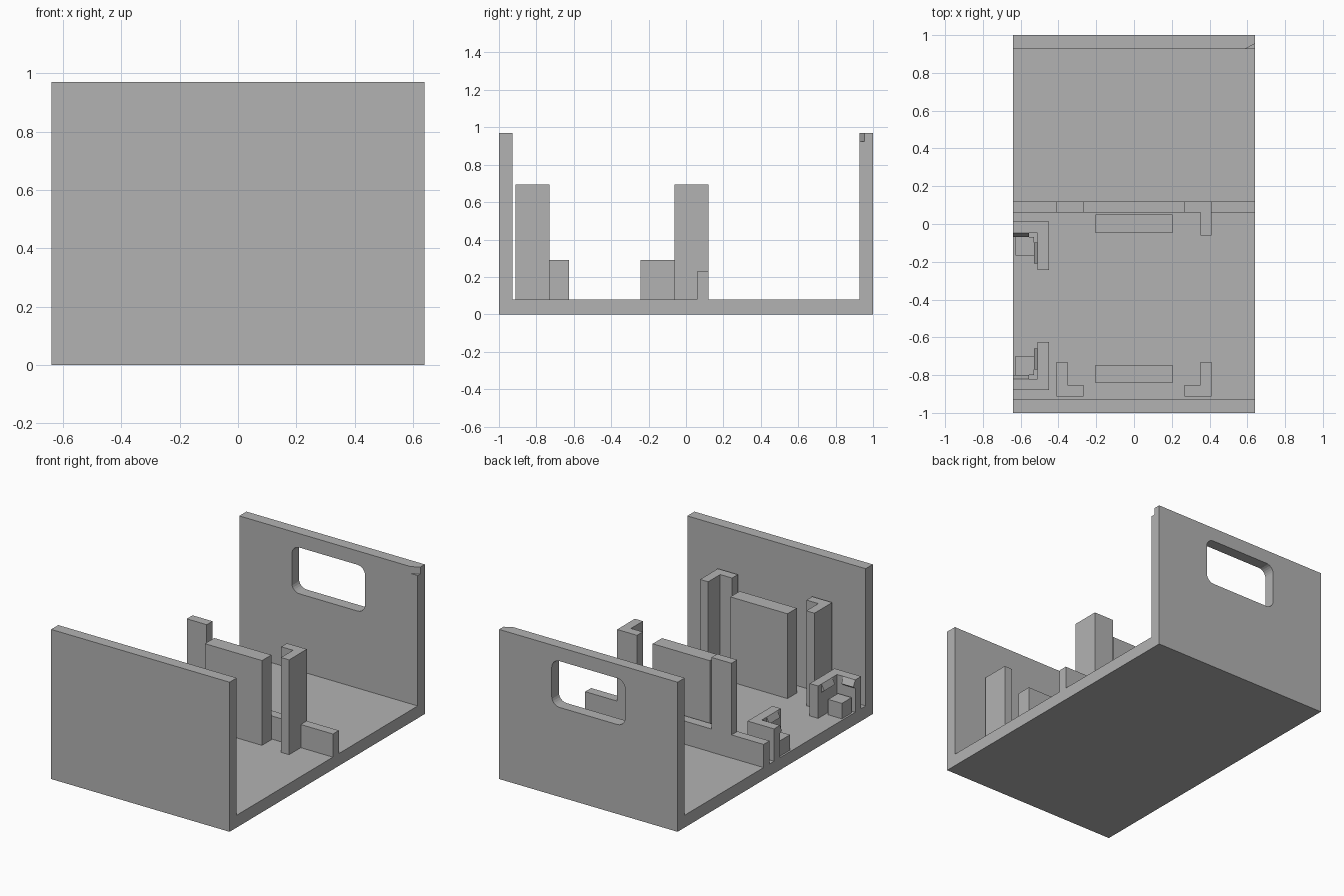
import bpy, bmesh, math
from mathutils import Vector

if "Cube" in bpy.data.objects:
    bpy.data.objects.remove(bpy.data.objects["Cube"], do_unlink=True)

GREY = (0.45, 0.45, 0.45, 1)
mat = bpy.data.materials.new("plain_grey")
mat.use_nodes = True
mat.diffuse_color = GREY
mat.node_tree.nodes["Principled BSDF"].inputs["Base Color"].default_value = GREY

W = 0.64        # half width
FLOOR = 0.08    # floor top
TOP = 0.97      # wall top


def prism(name, outline, axis, lo, hi):
    """Extrude a 2D outline along one axis; the outline uses the other two in order."""
    def place(p, d):
        c = list(p)
        c.insert(axis, d)
        return Vector(c)
    bm = bmesh.new()
    face = bm.faces.new([bm.verts.new(place(p, lo)) for p in outline])
    ext = bmesh.ops.extrude_face_region(bm, geom=[face])
    verts = [g for g in ext["geom"] if isinstance(g, bmesh.types.BMVert)]
    bmesh.ops.translate(bm, verts=verts, vec=place((0, 0), hi - lo))
    bmesh.ops.recalc_face_normals(bm, faces=bm.faces)
    mesh = bpy.data.meshes.new(name)
    bm.to_mesh(mesh)
    bm.free()
    mesh.materials.append(mat)
    ob = bpy.data.objects.new(name, mesh)
    bpy.context.collection.objects.link(ob)
    return ob


def box(name, x, y, z):
    return prism(name, [(x[0], y[0]), (x[1], y[0]), (x[1], y[1]), (x[0], y[1])], 2, *z)


def cut(target, cutter):
    cutter.hide_render = True
    mod = target.modifiers.new("cut", "BOOLEAN")
    mod.operation, mod.solver, mod.object = "DIFFERENCE", "EXACT", cutter
    bpy.context.view_layer.objects.active = target
    bpy.ops.object.modifier_apply(modifier=mod.name)
    bpy.data.objects.remove(cutter, do_unlink=True)


def rounded_rect(cx, cz, hx, hz, r, steps=6):
    pts = []
    for i, (sx, sz) in enumerate([(1, 1), (-1, 1), (-1, -1), (1, -1)]):
        for k in range(steps + 1):
            a = math.pi / 2 * (i + k / steps)
            pts.append((cx + sx * (hx - r) + r * math.cos(a),
                        cz + sz * (hz - r) + r * math.sin(a)))
    return pts


# Tray: floor and end walls in one side profile
tray = prism("tray", [(-1, 0), (1, 0), (1, TOP), (0.927, TOP), (0.927, FLOOR),
                      (-0.927, FLOOR), (-0.927, TOP), (-1, TOP)], 0, -W, W)

# Handle opening and small corner notch in the back wall
cut(tray, prism("handle_cutter", rounded_rect(0, 0.73, 0.263, 0.15, 0.055), 1, 0.8, 1.1))
cut(tray, prism("notch_cutter", [(0.576, 0.92), (0.66, 0.92), (0.66, 0.965)],
                2, 0.925, 1.1))

# Tall corner guides and upright boards, mirrored front to back
MID = -0.396


def corner(name, sx, flip, leg=True):
    pts = [(0.41, -0.912), (0.41, -0.73), (0.352, -0.73), (0.352, -0.853),
           (0.267, -0.853), (0.267, -0.912)]
    if not leg:
        pts = [(0.41, -0.912), (0.41, -0.853), (0.267, -0.853), (0.267, -0.912)]
    pts = [(sx * x, 2 * MID - y if flip else y) for x, y in pts]
    prism(name, pts, 2, FLOOR, 0.695)


corner("front_left_guide", 1, False)
corner("front_right_guide", -1, False)
corner("back_left_guide", 1, True)
corner("back_right_guide", -1, True, leg=False)
box("front_board", (-0.205, 0.205), (-0.843, -0.747), (FLOOR, 0.63))
box("back_board", (-0.205, 0.205), (-0.047, 0.049), (FLOOR, 0.63))

# Low divider, in pieces between the tall guides
for name, x in (("right", (-W, -0.41)), ("middle", (-0.267, 0.267)), ("left", (0.41, W))):
    box(name + "_divider", x, (0.058, 0.119), (FLOOR, 0.23))

# Clip brackets at the right edge, mirrored front to back
CLIP_MID = -0.434
CLIP_TOP = 0.29
for side, flip in (("front", False), ("back", True)):
    def my(y):
        return 2 * CLIP_MID - y if flip else y

    bracket = [(-W, -0.88), (-0.45, -0.88), (-0.45, -0.625), (-0.51, -0.625),
               (-0.51, -0.82), (-W, -0.82)]
    prism(side + "_bracket", [(x, my(y)) for x, y in bracket], 2, FLOOR, CLIP_TOP)
    block_y = sorted((my(-0.80), my(-0.70)))
    box(side + "_block", (-0.628, -0.53), block_y, (FLOOR, 0.18))
    # Snap hooks on both inner faces
    hook_z = (CLIP_TOP, 0.25, 0.235)
    out = (0, 0.02, 0)
    prism(side + "_wall_hook", [(my(-0.82 + o), z) for o, z in zip(out, hook_z)],
          0, -W, -0.555)
    lo, hi = sorted((my(-0.77), my(-0.66)))
    prism(side + "_leg_hook", [(-0.51 - o, z) for o, z in zip(out, hook_z)], 1, lo, hi)
